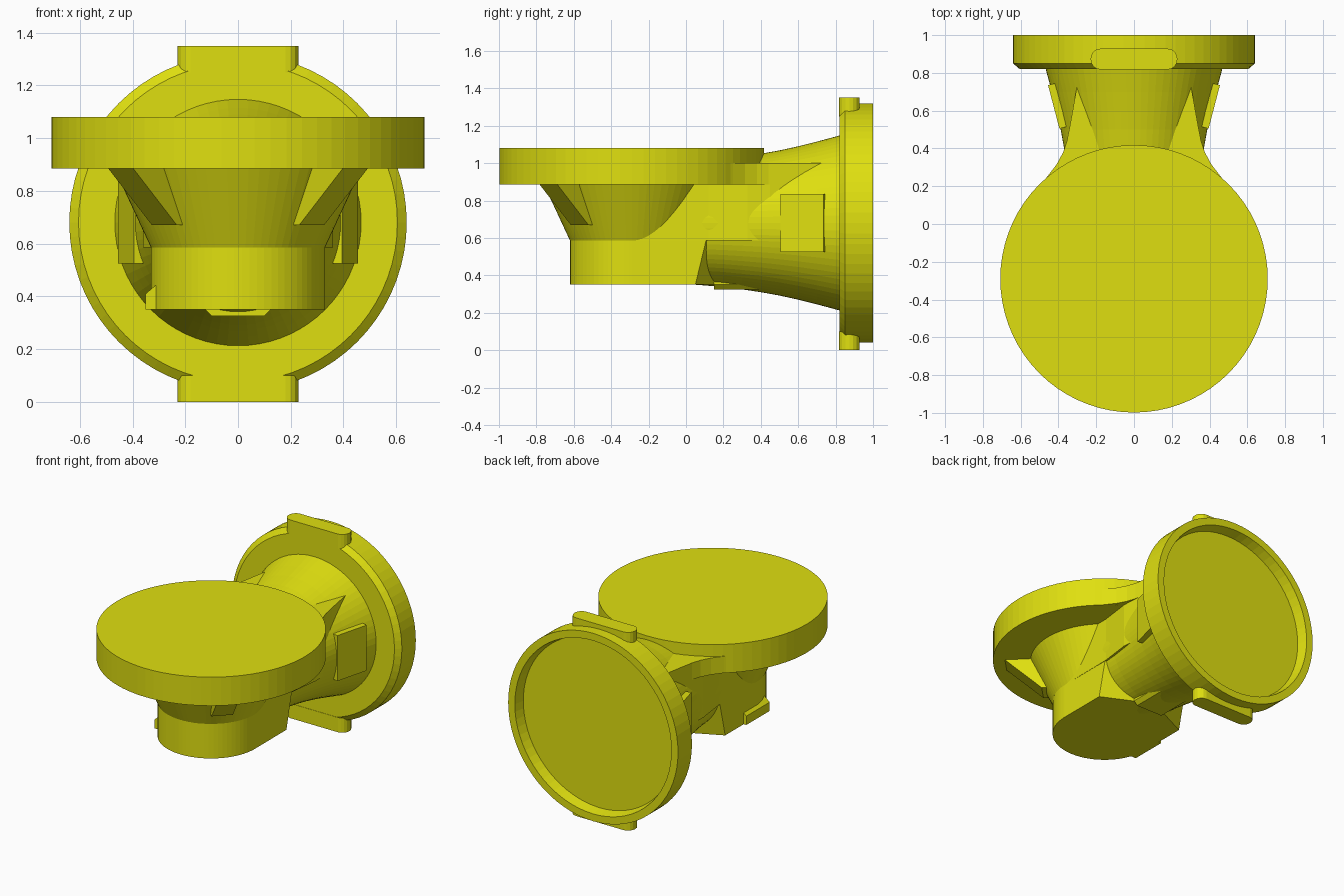
import bpy, bmesh, math
from mathutils import Matrix, Vector

cube = bpy.data.objects.get("Cube")
if cube:
    bpy.data.objects.remove(cube, do_unlink=True)

yellow = bpy.data.materials.new("yellow_plastic")
yellow.use_nodes = True
COLOUR = (0.74, 0.74, 0.005, 1)
yellow.diffuse_color = COLOUR
yellow.node_tree.nodes["Principled BSDF"].inputs["Base Color"].default_value = COLOUR

SIDES = 72
DISC_Y = -0.29     # axis of the upright round parts
HORN_Z = 0.68      # axis of the horizontal round parts


def finish(name, bm):
    bmesh.ops.recalc_face_normals(bm, faces=bm.faces)
    mesh = bpy.data.meshes.new(name)
    bm.to_mesh(mesh)
    bm.free()
    mesh.materials.append(yellow)
    obj = bpy.data.objects.new(name, mesh)
    bpy.context.collection.objects.link(obj)
    return obj


def lathe(name, profile, matrix):
    """Closed turned solid from (radius, height) pairs, turned about local z."""
    bm = bmesh.new()
    rings = []
    for r, h in profile:
        rings.append([bm.verts.new(matrix @ Vector((
            r * math.cos(math.tau * i / SIDES), r * math.sin(math.tau * i / SIDES), h)))
            for i in range(SIDES)])
    for a, b in zip(rings, rings[1:]):
        for i in range(SIDES):
            j = (i + 1) % SIDES
            bm.faces.new((a[i], a[j], b[j], b[i]))
    bm.faces.new(rings[0])
    bm.faces.new(rings[-1])
    return finish(name, bm)


def prism(name, outline, low, high, matrix=Matrix(), slant=0):
    """Outline extruded along local z; slant pushes the rear of the top back."""
    bm = bmesh.new()
    bottom = [bm.verts.new(matrix @ Vector((x, y, low))) for x, y in outline]
    top = [bm.verts.new(matrix @ Vector((x, y + (slant if y > 0 else 0), high)))
           for x, y in outline]
    bm.faces.new(bottom)
    bm.faces.new(top)
    for i in range(len(outline)):
        j = (i + 1) % len(outline)
        bm.faces.new((bottom[i], bottom[j], top[j], top[i]))
    return finish(name, bm)


def mirrored(half):
    """Full outline from its +x half."""
    return half + [(-x, y) for x, y in reversed(half)]


upright = Matrix.Translation((0, DISC_Y, 0))
# local z becomes +y
backward = Matrix.Translation((0, 0, HORN_Z)) @ Matrix.Rotation(-math.pi / 2, 4, 'X')

# Round top plate and the cone below it
lathe("top_disc", [(0.708, 0.885), (0.708, 1.08)], upright)
lathe("support_cone", [(0.33, 0.585), (0.47, 0.886)], upright)

# Base with a round front and a blunt, slanted prow at the rear
arc = [(0.33 * math.sin(a), DISC_Y - 0.33 * math.cos(a))
       for a in (math.pi / 2 * (i + 0.5) / 18 for i in range(18))]
prism("base_body", mirrored(arc + [(0.33, DISC_Y), (0.33, 0.05), (0.12, 0.15)]),
      0.35, 0.64, slant=0.07)

# Neck with two rear fins running into the horn
prism("neck_block", mirrored([(0.33, DISC_Y), (0.333, 0.12), (0.36, 0.33),
                              (0.352, 0.45), (0.30, 0.74)]), 0.585, 1.0)

# Concave web blending the disc into the neck
prism("neck_web", mirrored([(0.42, 0.0), (0.53, 0.17), (0.46, 0.25), (0.41, 0.315),
                            (0.375, 0.38), (0.355, 0.44), (0.33, 0.57)]), 0.886, 1.0)

# Flared horn
lathe("horn", [(0.33, 0.05), (0.342, 0.2), (0.355, 0.3), (0.37, 0.4), (0.388, 0.5),
               (0.41, 0.6), (0.435, 0.7), (0.47, 0.83)], backward)

# Rear flange with chamfered front edge and recessed back face
lathe("rear_flange", [(0.605, 0.82), (0.64, 0.85), (0.64, 1.0), (0.59, 1.0),
                      (0.575, 0.93)], backward)

# Rounded tabs above and below the flange
tab = []
for cx, start in ((0.18, -90), (-0.18, 90)):
    for i in range(9):
        a = math.radians(start + 180 * i / 8)
        tab.append((cx + 0.05 * math.cos(a), 0.873 + 0.055 * math.sin(a)))
prism("bottom_tab", tab, 0.0, 0.1)
prism("top_tab", tab, 1.25, 1.35)

# Tilted grip pads and diagonal ribs, one per side
for side, label in ((1, "left"), (-1, "right")):
    flip = Matrix.Scale(side, 4, (1, 0, 0))
    prism(label + "_grip_pad", [(0.455, 0.735), (0.395, 0.505), (0.33, 0.522),
                                (0.39, 0.752)], 0.525, 0.835, flip)
    turn = Matrix.Rotation(math.radians(-45), 4, 'Z') @ Matrix.Rotation(math.pi / 2, 4, 'X')
    prism(label + "_rib", [(0.25, 0.67), (0.395, 0.67), (0.63, 0.886), (0.25, 0.886)],
          -0.067, 0.067, flip @ upright @ turn)

# Small pad under the horn and small clip on the right of the base
along = Matrix.Rotation(-math.pi / 2, 4, 'X') @ Matrix.Scale(-1, 4, (0, 1, 0))
prism("under_pad", mirrored([(0.10, 0.325), (0.125, 0.35), (0.125, 0.4)]), 0.15, 0.42, along)
prism("side_clip", [(-0.35, 0.35), (-0.28, 0.35), (-0.28, 0.46), (-0.315, 0.44),
                    (-0.35, 0.41)], -0.40, -0.15, along)
